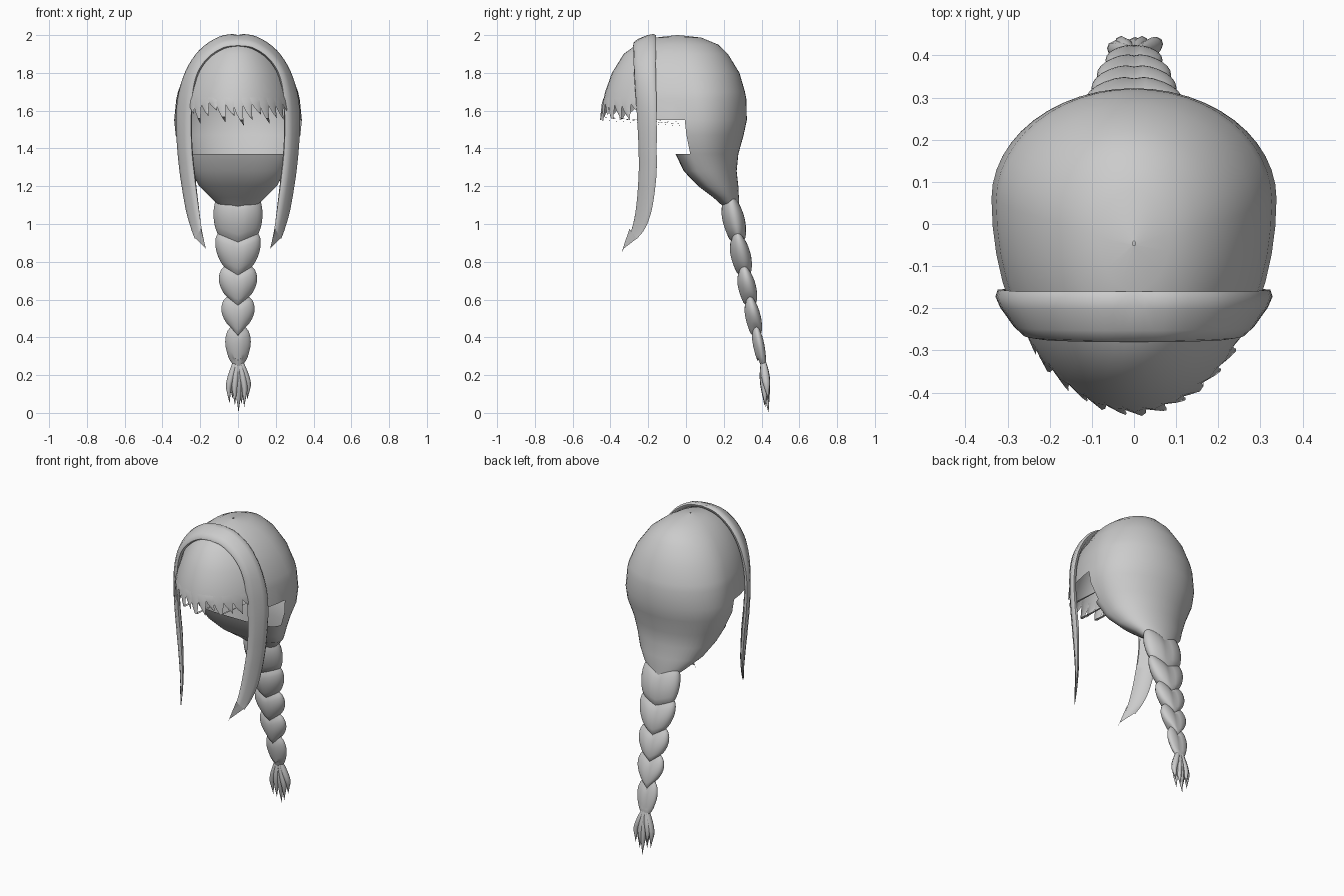
import bpy, math
from mathutils import Vector

if "Cube" in bpy.data.objects:
    bpy.data.objects.remove(bpy.data.objects["Cube"])


def make(name, verts, faces, angle=60):
    me = bpy.data.meshes.new(name)
    me.from_pydata([tuple(v) for v in verts], [], faces)
    ob = bpy.data.objects.new(name, me)
    bpy.context.collection.objects.link(ob)
    bpy.ops.object.select_all(action='DESELECT')
    ob.select_set(True)
    bpy.context.view_layer.objects.active = ob
    bpy.ops.object.mode_set(mode='EDIT')
    bpy.ops.mesh.select_all(action='SELECT')
    bpy.ops.mesh.remove_doubles(threshold=0.0005)
    bpy.ops.mesh.normals_make_consistent(inside=False)
    bpy.ops.object.mode_set(mode='OBJECT')
    bpy.ops.object.shade_smooth_by_angle(angle=math.radians(angle))
    return ob


def bridge(rings, closed=True):
    n = len(rings[0])
    verts = [p for r in rings for p in r]
    faces = [(i * n + j, i * n + (j + 1) % n, (i + 1) * n + (j + 1) % n, (i + 1) * n + j)
             for i in range(len(rings) - 1) for j in range(n if closed else n - 1)]
    return verts, faces


def resample(pts, k):
    """Smooth path through the points."""
    pts = [Vector(p) for p in pts]
    P = [2 * pts[0] - pts[1]] + pts + [2 * pts[-1] - pts[-2]]
    out = []
    for i in range(1, len(P) - 2):
        a, b, c, d = P[i - 1:i + 3]
        for s in range(k):
            t = s / k
            out.append(0.5 * (2 * b + (c - a) * t + (2 * a - 5 * b + 4 * c - d) * t * t
                              + (3 * b - a - 3 * c + d) * t ** 3))
    return out + [pts[-1]]


# Scalp rows: z, front y, widest y, back y, half width, front squareness
ROWS = [(2.0, -.05, -.05, -.04, .004, 1), (1.987, -.16, -.03, .08, .085, 1),
        (1.95, -.262, -.01, .17, .15, 1), (1.9, -.33, .01, .222, .212, 1),
        (1.8, -.392, .03, .283, .28, 1), (1.7, -.428, .05, .312, .318, 1),
        (1.66, -.437, .055, .32, .327, 1), (1.55, -.45, .06, .322, .338, 1),
        (1.47, -.3, .06, .305, .33, .9), (1.37, -.055, .06, .277, .29, .55),
        (1.28, -.012, .09, .268, .25, .6), (1.2, .065, .14, .277, .205, .7),
        (1.14, .145, .2, .28, .145, .8), (1.09, .2, .24, .28, .09, 1)]


def scalp(z, th):
    """Point on the hair surface at height z, angle th from the front."""
    i = 0
    while i < len(ROWS) - 2 and ROWS[i + 1][0] > z:
        i += 1
    a, b = ROWS[i], ROWS[i + 1]
    t = (z - a[0]) / (b[0] - a[0])
    _, yf, yc, yb, w, e = [p + (q - p) * t for p, q in zip(a, b)]
    s, c = math.sin(th), math.cos(th)
    if c < 0:
        e = 1
    x = w * math.copysign(abs(s) ** e, s)
    y = yc - (yc - yf) * c ** e if c > 0 else yc - (yb - yc) * c
    if 1.37 < z < 1.55 and c > 0:       # straight front edge beside the face
        y = max(y, -.03)
    return Vector((x, y, z))


# Scalp hair: open at the face, gathered into a pouch at the nape
N = 48
verts, faces = bridge([[scalp(r[0], 2 * math.pi * j / N) for j in range(N)] for r in ROWS])
keep = []
for k, f in enumerate(faces):
    i, j = divmod(k, N)
    ang = abs((j + .5) * 360 / N)
    ang = min(ang, 360 - ang)
    z = ROWS[i][0]
    if (z == 1.66 and ang < 52) or (1.37 < z <= 1.55 and ang < 82.5):
        continue
    keep.append(f)
make("scalp_hair", verts, keep)

# Fringe: a row of pointed locks following the scalp surface
tips = [1.58, 1.53, 1.57, 1.6, 1.54, 1.57, 1.52, 1.55, 1.58, 1.53, 1.56, 1.55, 1.58]
verts, faces = [], []
step = 106 / len(tips)
for i, tip in enumerate(tips):
    mid = -53 + step * (i + .5)
    rings = []
    for s in range(6):
        t = s / 5
        z = 1.67 + (tip - 1.67) * t
        half = step * .62 * (1 - t ** 1.6) + .05
        cen = mid + 5 * t * t
        ring = []
        for u in (-1, 0, 1):
            p = scalp(z, math.radians(cen + u * half))
            p.y -= .006 * (1 - abs(u)) * (1 if t else 0)
            ring.append(p)
        rings.append(ring)
    v, f = bridge(rings, False)
    faces += [tuple(q + len(verts) for q in g) for g in f]
    verts += v
make("fringe", verts, faces)

# Long front lock: rear and front edge of half the arch, mirrored
rear = resample([(0, -.16, 2.0), (.1, -.16, 1.982), (.2, -.16, 1.912), (.27, -.16, 1.805),
                 (.31, -.157, 1.68), (.323, -.155, 1.55), (.316, -.155, 1.4), (.3, -.157, 1.25),
                 (.275, -.18, 1.08), (.25, -.215, .98), (.228, -.26, .92)], 4)
fore = resample([(0, -.28, 1.945), (.08, -.28, 1.933), (.16, -.278, 1.88), (.215, -.275, 1.8),
                 (.241, -.268, 1.69), (.248, -.258, 1.55), (.245, -.25, 1.4), (.23, -.25, 1.25),
                 (.205, -.268, 1.06), (.186, -.298, .94), (.165, -.34, .85)], 4)
rings = []
n = len(rear)
for i in range(n):
    a, b = rear[i], fore[i]
    tan = (rear[min(i + 1, n - 1)] + fore[min(i + 1, n - 1)]) - (rear[max(i - 1, 0)] + fore[max(i - 1, 0)])
    nor = (a - b).cross(tan).normalized()
    if nor.dot(Vector((a.x, -.05, 1.0 if a.z > 1.75 else 0))) < 0:
        nor = -nor
    if i == 0:
        nor.x = 0
    thick = .02 * min(1, (n - 1 - i) / 12) + .001
    sec = [(0, 0), (.08, .7), (.3, 1), (.7, 1), (.92, .7), (1, 0), (.92, -.6), (.5, -.7), (.08, -.6)]
    ring = [a.lerp(b, t) + nor * thick * h for t, h in sec]
    if i == n - 1:
        for q, (t, h) in zip(ring, sec):      # split end
            q.z += .09 * max(0, 1 - abs(t - .5) * 2)
    rings.append(ring)
for q in rings[0]:
    q.x = 0
    q.z = min(q.z, 2.0)
v, f = bridge(rings)
band = make("front_locks", v, f, 50)
m = band.modifiers.new("mirror", 'MIRROR')
m.use_axis[0] = True

# Braid: crossing segments that shrink downward, dipping in a V at the centre
necks = [(1.14, .105), (.94, .108), (.765, .074), (.605, .058), (.445, .04), (.255, .028)]
bulges = [.13, .116, .1, .087, .067]
depths = [.062, .056, .05, .043, .037]


def braid_y(z):
    return .238 + (1.12 - z) * .2 if z > .2 else .422 + (.2 - z) * .07


rings = []
for k in range(5):
    (z0, r0), (z1, r1) = necks[k], necks[k + 1]
    for s in range(10 if k < 4 else 11):
        t = s / 10
        base = r0 + (r1 - r0) * t
        bump = math.sin(math.pi * t ** .9) ** .75 if 0 < t < 1 else 0
        rx = base + (bulges[k] - (r0 + r1) / 2) * bump
        ry = depths[k] * (.62 + .38 * bump) * (1 if k < 4 else 1 - .4 * t)
        z = z0 + (z1 - z0) * t
        ring = []
        for j in range(28):
            a = 2 * math.pi * j / 28
            dip = .045 * (abs(math.sin(a)) - .8) * (1 if z > .3 else .3)
            zz = z + dip
            crease = 1 - .1 * max(0, 1 - abs(math.sin(a)) * 4)
            ring.append(Vector((rx * math.sin(a), braid_y(z) - ry * crease * math.cos(a), zz)))
        rings.append(ring)
v, f = bridge(rings)
make("braid", v, f, 40)

# Tassel: flared body ending in pointed locks
verts, faces = [], []
locks = [(-.05, .05, .42), (-.032, .075, .44), (-.018, .04, .415), (.003, 0, .437),
         (.02, .045, .44), (.036, .03, .42), (.055, .07, .437)]
for x, zt, yt in locks:
    rings = []
    for s in range(9):
        t = s / 8
        z = .27 + (zt - .27) * t
        cx = x * (.3 + .7 * min(1, t * 1.7)) * (1 if t < .6 else 1 - .25 * (t - .6))
        cy = braid_y(.26) + (yt - braid_y(.26)) * t
        r = (.012 + .008 * math.sin(math.pi * min(1, t * 1.1))) * (1 - t ** 3) + .0003
        rings.append([Vector((cx + r * math.cos(a), cy + 1.15 * r * math.sin(a), z))
                      for a in [math.pi * j / 4 for j in range(8)]])
    v, f = bridge(rings)
    faces += [tuple(q + len(verts) for q in g) for g in f]
    verts += v
make("tassel", verts, faces)
